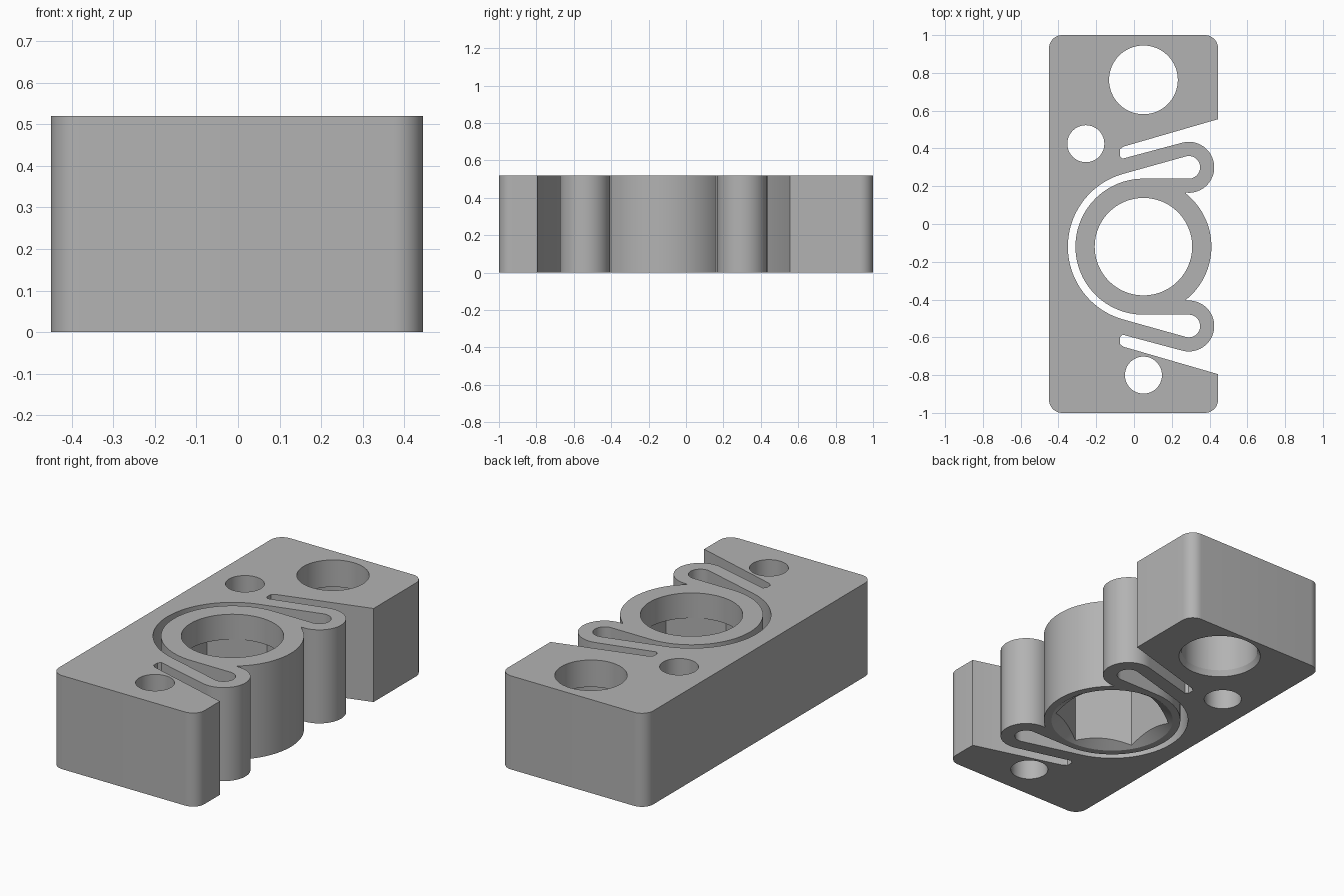
import bpy, bmesh
from math import cos, sin, radians

if "Cube" in bpy.data.objects:
    bpy.data.objects.remove(bpy.data.objects["Cube"], do_unlink=True)

HEIGHT = 0.52
HUB = (0.05, -0.12)      # clamp ring centre, also the flexure mirror line
LOBE = (0.29, 0.30)      # centre of the flexure bend

grey = bpy.data.materials.new("grey plastic")
grey.use_nodes = True
COLOUR = (0.45, 0.45, 0.45, 1)
grey.diffuse_color = COLOUR
grey.node_tree.nodes["Principled BSDF"].inputs["Base Color"].default_value = COLOUR


def arc(centre, r, start, end, steps=24):
    angles = [radians(start + (end - start) * i / steps) for i in range(steps + 1)]
    return [(centre[0] + r * cos(a), centre[1] + r * sin(a)) for a in angles]


def mirrored(points):
    return [(x, 2 * HUB[1] - y) for x, y in reversed(points)]


def finish(name, bm):
    bmesh.ops.recalc_face_normals(bm, faces=bm.faces)
    mesh = bpy.data.meshes.new(name)
    bm.to_mesh(mesh)
    bm.free()
    mesh.materials.append(grey)
    obj = bpy.data.objects.new(name, mesh)
    bpy.context.collection.objects.link(obj)
    return obj


def prism(name, points, bottom, top):
    bm = bmesh.new()
    face = bm.faces.new([bm.verts.new((x, y, bottom)) for x, y in points])
    side = bmesh.ops.extrude_face_region(bm, geom=[face])["geom"]
    bmesh.ops.translate(bm, vec=(0, 0, top - bottom),
                        verts=[v for v in side if isinstance(v, bmesh.types.BMVert)])
    return finish(name, bm)


def cone(name, centre, r_bottom, r_top, bottom, top, sides=64):
    bm = bmesh.new()
    bmesh.ops.create_cone(bm, cap_ends=True, segments=sides, radius1=r_bottom,
                          radius2=r_top, depth=top - bottom)
    bmesh.ops.translate(bm, vec=(*centre, (top + bottom) / 2), verts=bm.verts)
    return finish(name, bm)


# Block outline with the clamp ring and flexure lobes on the right-hand edge
arm = arc(LOBE, 0.135, -96, 105) + [(-0.06, 0.346), (-0.075, 0.36), (-0.075, 0.395),
                                    (-0.055, 0.41), (0.445, 0.555)]
outline = (arc(HUB, 0.36, -51, 51, 32) + arm
           + arc((0.375, 0.93), 0.07, 0, 90, 12) + arc((-0.38, 0.93), 0.07, 90, 180, 12)
           + arc((-0.38, -0.93), 0.07, 180, 270, 12) + arc((0.375, -0.93), 0.07, 270, 360, 12)
           + mirrored(arm))
block = prism("flexure_block", outline, 0, HEIGHT)

# Thin slot that frees the ring from the block
slot_end = arc(LOBE, 0.06, -90, 105)
slot = slot_end + arc(HUB, 0.40, 105, 255, 48) + mirrored(slot_end) + arc(HUB, 0.36, 270, 90, 64)

# Bores, hexagonal socket and bottom countersinks
BIG = (0.05, 0.763)
LOW, HIGH = -0.1, HEIGHT + 0.1
cutters = [
    prism("slot_cutter", slot, LOW, HIGH),
    cone("ring_bore_cutter", HUB, 0.258, 0.258, LOW, HIGH, 96),
    prism("hex_socket_cutter", arc(HUB, 0.302, 30, 330, 5), LOW, 0.38),
    cone("hex_countersink_cutter", HUB, 0.38, 0.26, -0.04, 0.04, 96),
    cone("large_bore_cutter", BIG, 0.182, 0.182, LOW, HIGH),
    cone("large_socket_cutter", BIG, 0.2, 0.2, LOW, 0.37),
    cone("large_countersink_cutter", BIG, 0.23, 0.2, -0.03, 0.03),
    cone("upper_hole_cutter", (-0.255, 0.425), 0.098, 0.098, LOW, HIGH, 48),
    cone("lower_hole_cutter", (0.05, -0.80), 0.098, 0.098, LOW, HIGH, 48),
]
bpy.context.view_layer.objects.active = block
for cutter in cutters:
    cut = block.modifiers.new(cutter.name, "BOOLEAN")
    cut.operation, cut.solver, cut.object = "DIFFERENCE", "EXACT", cutter
    bpy.ops.object.modifier_apply(modifier=cut.name)
    bpy.data.objects.remove(cutter, do_unlink=True)

# Smooth curved walls, crisp edges
bpy.ops.object.select_all(action="DESELECT")
block.select_set(True)
bpy.ops.object.shade_smooth_by_angle(angle=radians(25))
